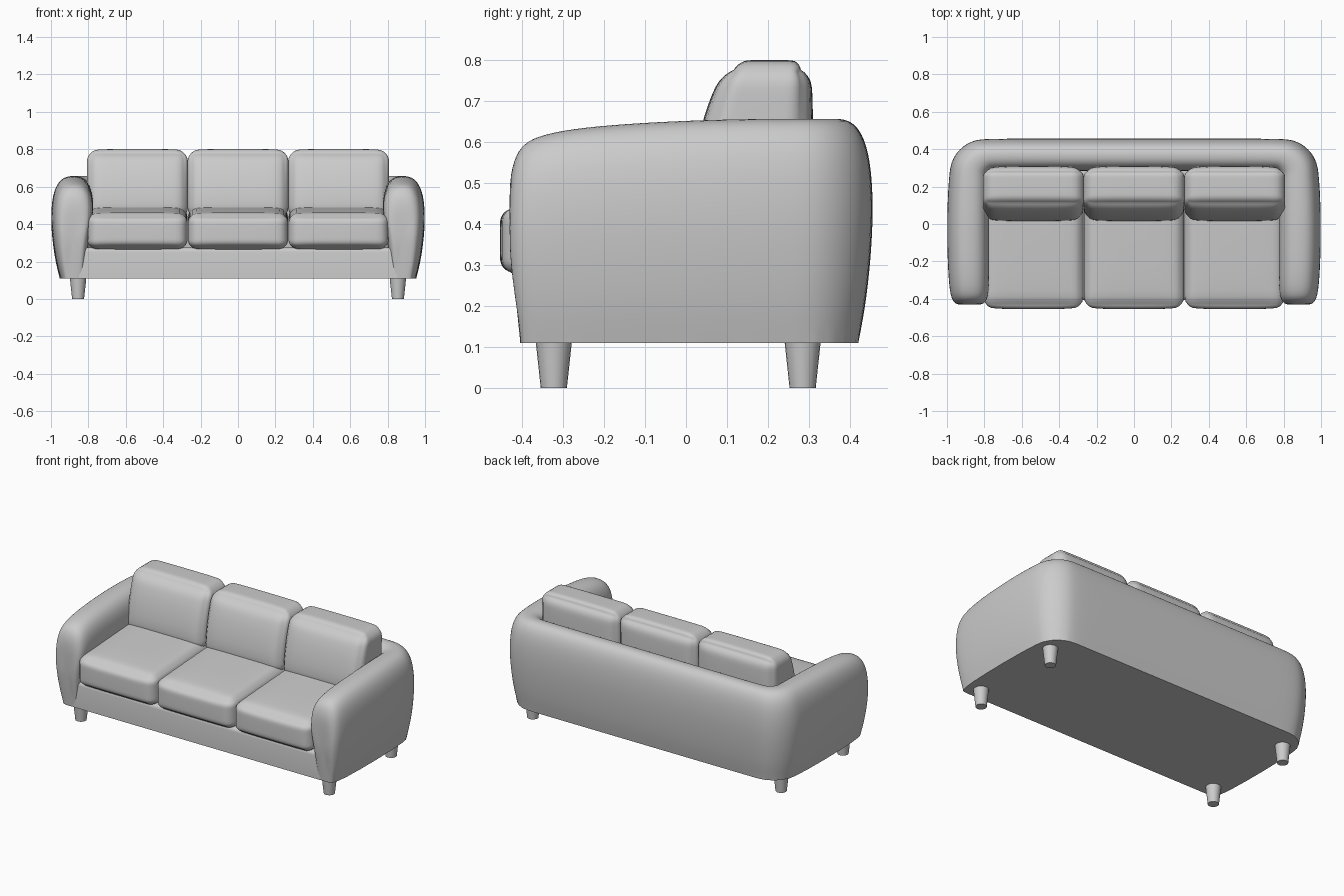
import bpy, bmesh, math
from mathutils import Vector

if "Cube" in bpy.data.objects:
    bpy.data.objects.remove(bpy.data.objects["Cube"])

grey = bpy.data.materials.new("soft grey")
grey.diffuse_color = (0.6, 0.6, 0.6, 1)
grey.use_nodes = True
grey.node_tree.nodes["Principled BSDF"].inputs["Base Color"].default_value = grey.diffuse_color


def finish(name, bm, angle=70):
    bmesh.ops.recalc_face_normals(bm, faces=bm.faces)
    me = bpy.data.meshes.new(name)
    bm.to_mesh(me)
    bm.free()
    me.materials.append(grey)
    ob = bpy.data.objects.new(name, me)
    bpy.context.collection.objects.link(ob)
    bpy.ops.object.select_all(action='DESELECT')
    ob.select_set(True)
    bpy.context.view_layer.objects.active = ob
    bpy.ops.object.shade_smooth_by_angle(angle=math.radians(angle))
    return ob


# --- Shell: arms and back as one cross-section swept round a U ---
# section points: (0 = inner side .. 1 = outer side, height)
SECTION = [(0.20, 0.11), (0.17, 0.22), (0.10, 0.36), (0.0, 0.48), (0.02, 0.56),
           (0.10, 0.615), (0.25, 0.65), (0.48, 0.66), (0.72, 0.652), (0.88, 0.61),
           (0.97, 0.54), (1.0, 0.43), (0.96, 0.31), (0.89, 0.20), (0.79, 0.11)]
# arm stations from the front: y, width factor, top height
ARM = [(-0.434, 0.50, 0.47), (-0.426, 0.74, 0.545), (-0.405, 0.90, 0.593),
       (-0.365, 0.98, 0.618), (-0.28, 1, 0.636), (-0.15, 1, 0.648),
       (0.0, 1, 0.656), (0.15, 1, 0.66)]
stations = []          # inner point, outer point, top height, front-end factor
for y, w, top in ARM:
    xo = 1.002 - 0.12 * (y + 0.03) ** 2
    xi = 0.772
    mid = xi + (xo - xi) * 0.53
    stations.append((Vector((mid + (xi - mid) * w, y, 0)),
                     Vector((mid + (xo - mid) * w, y, 0)), top, 1 if y < -0.36 else 0))
for i in range(6):
    a = math.radians(90 * i / 5)
    c, s = math.cos(a), math.sin(a)
    stations.append((Vector((0.742 + 0.03 * c, 0.25 + 0.03 * s, 0)),
                     Vector((0.80 + 0.19 * c, 0.268 + 0.19 * s, 0)), 0.66, 0))
for x in (0.6, 0.3):
    stations.append((Vector((x, 0.282, 0)), Vector((x, 0.458, 0)), 0.66, 0))
flip = Vector((-1, 1, 1))
stations += [(p * flip, q * flip, t, f) for p, q, t, f in reversed(stations)]

bm = bmesh.new()
rings = []
for p, q, top, front in stations:
    ring = []
    for t, z in SECTION:
        co = p.lerp(q, t)
        co.y += front * 0.1 * max(0, 0.4 - z)
        co.z = 0.11 + (z - 0.11) * (top - 0.11) / 0.55
        ring.append(bm.verts.new(co))
    rings.append(ring)
n = len(SECTION)
for r0, r1 in zip(rings, rings[1:]):
    for i in range(n):
        j = (i + 1) % n
        bm.faces.new((r0[i], r0[j], r1[j], r1[i]))
bm.faces.new(rings[0])
bm.faces.new(rings[-1])
crease = bm.edges.layers.float.new("crease_edge")
for e in bm.edges:
    if all(v.co.z < 0.111 for v in e.verts):
        e[crease] = 1.0
shell = finish("arms_and_back", bm)
sub = shell.modifiers.new("smooth", 'SUBSURF')
sub.levels = sub.render_levels = 2


# --- Base under the seat ---
def box(name, lo, hi, bevel):
    bm = bmesh.new()
    bmesh.ops.create_cube(bm, size=1)
    lo, hi = Vector(lo), Vector(hi)
    for v in bm.verts:
        v.co = (lo + hi) / 2 + v.co * (hi - lo)
    top = [e for e in bm.edges if all(v.co.z > hi.z - 0.001 for v in e.verts)]
    bmesh.ops.bevel(bm, geom=top, offset=bevel, segments=4, profile=0.5, affect='EDGES')
    return finish(name, bm, 40)


box("base", (-0.85, -0.405, 0.11), (0.85, 0.38, 0.275), 0.025)


# --- Cushions: rounded boxes, puffed, then bent by a shaping rule ---
def cushion(name, lo, hi, r, puff, shape):
    lo, hi = Vector(lo), Vector(hi)
    mid, half = (lo + hi) / 2, (hi - lo) / 2
    bm = bmesh.new()
    bmesh.ops.create_cube(bm, size=2)
    bmesh.ops.subdivide_edges(bm, edges=bm.edges, cuts=15, use_grid_fill=True)
    for v in bm.verts:
        # gather the grid towards the rounded edges
        p = Vector([math.copysign(abs(c) ** 0.6, c) for c in v.co])
        b = Vector([c * h for c, h in zip(p, half)])
        core = Vector([max(r - h, min(h - r, c)) for c, h in zip(b, half)])
        co = core + (b - core).normalized() * r
        for k in range(3):
            u, w = p[(k + 1) % 3], p[(k + 2) % 3]
            if abs(v.co[k]) > 0.999:
                co[k] += math.copysign(puff[k] * (1 - u ** 4) * (1 - w ** 4), p[k])
        v.co = shape(co + mid, p)
    return finish(name, bm)


def seat_shape(co, p):
    co.z += 0.02 * (p.z + 1) / 2 * p.y
    return co


def back_shape(co, p):
    h = max(0, (co.z - 0.45) / 0.35)
    co.y += 0.085 * h * h * (1 - p.y) / 2
    return co


for label, x in (("left", -0.538), ("middle", 0), ("right", 0.538)):
    cushion("seat_cushion_" + label, (x - 0.267, -0.443, 0.268), (x + 0.267, 0.26, 0.472),
            0.05, (0.001, 0.012, 0.012), seat_shape)
    cushion("back_cushion_" + label, (x - 0.269, 0.025, 0.43), (x + 0.269, 0.298, 0.795),
            0.06, (0.001, 0.012, 0.006), back_shape)

# --- Four tapered legs ---
for sx, side in ((-1, "left"), (1, "right")):
    for y, end in ((-0.323, "front"), (0.285, "back")):
        bm = bmesh.new()
        bmesh.ops.create_cone(bm, cap_ends=True, segments=20, radius1=0.032,
                              radius2=0.046, depth=0.13)
        bmesh.ops.translate(bm, verts=bm.verts, vec=(sx * 0.855, y, 0.065))
        finish(end + "_leg_" + side, bm, 40)
